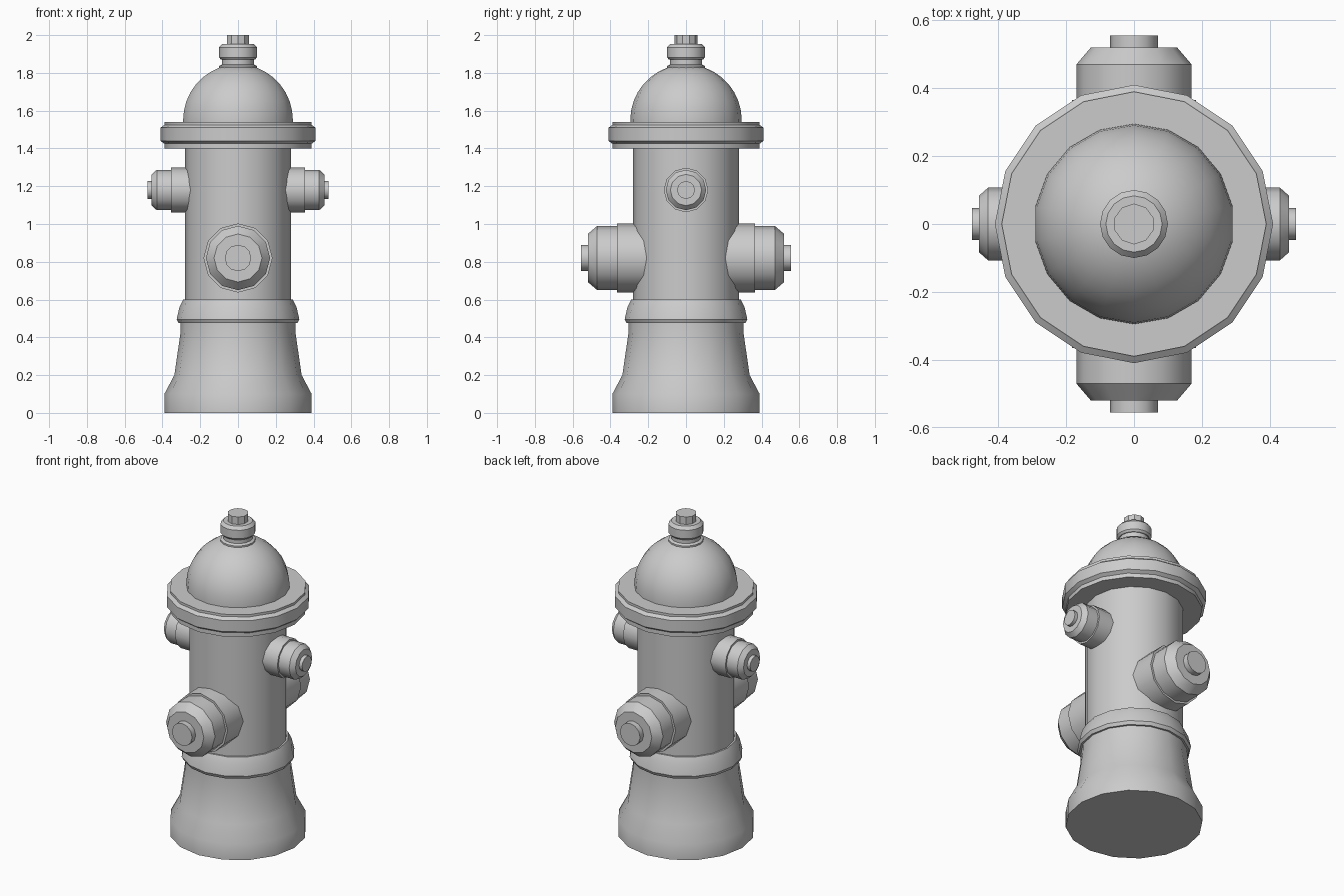
import bpy, bmesh, math
from mathutils import Matrix, Vector

if "Cube" in bpy.data.objects:
    bpy.data.objects.remove(bpy.data.objects["Cube"])


def lathe(name, profile, sides, matrix=Matrix(), start=90):
    """Spin (radius, height) points around z into a closed solid."""
    bm = bmesh.new()
    rings = []
    for r, h in profile:
        rings.append([bm.verts.new((r * math.cos(a), r * math.sin(a), h))
                      for a in (math.radians(start) + 2 * math.pi * i / sides
                                for i in range(sides))])
    for low, high in zip(rings, rings[1:]):
        for i in range(sides):
            j = (i + 1) % sides
            bm.faces.new((low[i], low[j], high[j], high[i]))
    bm.faces.new(rings[0][::-1])
    bm.faces.new(rings[-1])
    mesh = bpy.data.meshes.new(name)
    bm.transform(matrix)
    bmesh.ops.recalc_face_normals(bm, faces=bm.faces)
    bm.to_mesh(mesh)
    bm.free()
    obj = bpy.data.objects.new(name, mesh)
    bpy.context.collection.objects.link(obj)
    bpy.ops.object.select_all(action='DESELECT')
    obj.select_set(True)
    bpy.context.view_layer.objects.active = obj
    bpy.ops.object.shade_smooth_by_angle(angle=math.radians(32))
    return obj


# Flared foot, collar and barrel
lathe("base", [(.39, 0), (.39, .1), (.337, .2), (.305, .42), (.303, .49)], 16)
lathe("collar", [(.315, .475), (.325, .495), (.31, .56), (.29, .6), (.27, .6)], 16)
lathe("barrel", [(.28, .5), (.28, 1.42)], 16)

# Stepped rim under the dome
lathe("rim", [(.39, 1.40), (.39, 1.425), (.41, 1.44), (.41, 1.51),
              (.39, 1.525), (.39, 1.54)], 16)

# Dome
R = .295
dome = [(R, 1.53)] + [(R * math.cos(math.radians(a)), 1.55 + R * math.sin(math.radians(a)))
                      for a in range(0, 81, 10)]
lathe("dome", dome, 18)

# Neck and operating nut
lathe("top_neck", [(.1, 1.80), (.1, 1.837), (.085, 1.845), (.085, 1.88)], 16)
lathe("top_nut", [(.09, 1.87), (.1, 1.882), (.1, 1.935), (.083, 1.953)], 16)
lathe("top_bolt", [(.06, 1.94), (.06, 2.0)], 10)

# Outlets: large at front and back, small at the sides
large = ([(.183, .15), (.183, .365)],
         [(.17, .35), (.17, .47), (.127, .52)],
         [(.07, .5), (.07, .555)])
small = ([(.118, .2), (.118, .355)],
         [(.107, .34), (.107, .43), (.083, .457)],
         [(.047, .44), (.047, .478)])
for label, parts, z, direction in (
        ("front", large, .82, (0, -1, 0)), ("back", large, .82, (0, 1, 0)),
        ("right", small, 1.18, (1, 0, 0)), ("left", small, 1.18, (-1, 0, 0))):
    axis = Vector(direction)
    up = Vector((0, 0, 1))
    side = up.cross(axis)
    turn = Matrix((side, up, axis)).transposed().to_4x4()
    turn = Matrix.Translation((0, 0, z)) @ turn
    for part, profile in zip(("flange", "cap", "bolt"), parts):
        lathe(f"{label}_outlet_{part}", profile, 12, turn)
